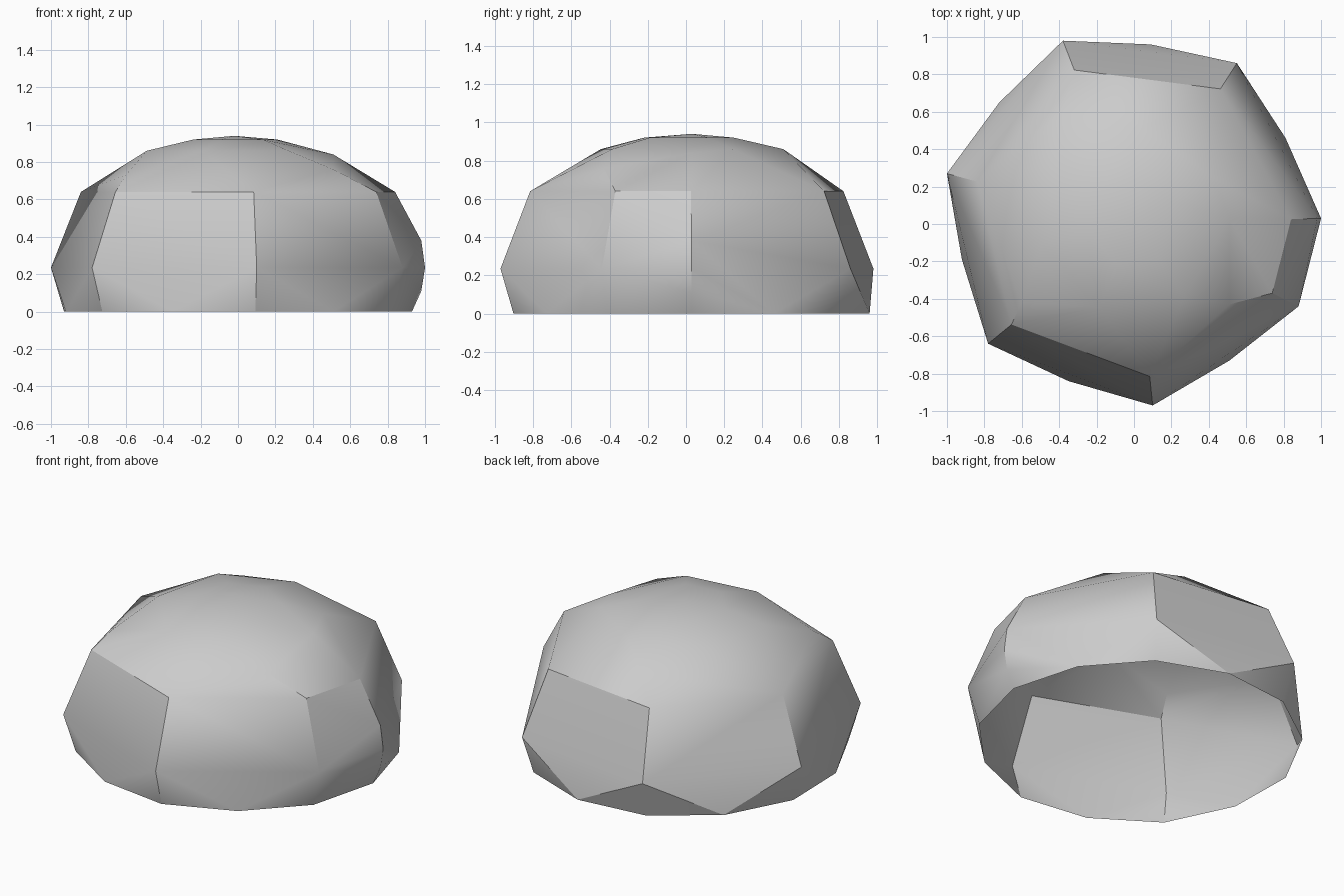
import bpy
import bmesh
import math

# Remove the default object
default = bpy.data.objects.get("Cube")
if default:
    bpy.data.objects.remove(default, do_unlink=True)

# Plan of the dome: widest corners, and base points between them
corners = [(1, .03), (.55, .86), (-.38, .98), (-1, .27),
           (-.78, -.64), (.10, -.97), (.88, -.44)]
middles = [(.81, .46), (.09, .96), (-.72, .65),
           (-.92, -.19), (-.35, -.84), (.51, -.73)]


def ring(plan, scale, height):
    """Scaled copy of a plan outline at one height."""
    return [(x * scale, y * scale, height) for x, y in plan]


# Rim, wall panels and crown, from the ground up
points = ring(corners, .93, 0) + ring(middles, 1, 0)
points += ring(corners, 1, .235) + ring(corners, .84, .64)
points += ring(middles, .53, .86) + ring(middles, .26, .92)
points.append((-.02, .03, .94))

# Rounded seam on one side and the shoulders over three panels
points += [(.98, .03, .11), (.98, .03, .38), (.51, .03, .84)]
points += [(.51, -.43, .76), (-.60, -.42, .73), (-.38, .60, .75)]

# Wrap the points in a faceted shell and open its underside
bm = bmesh.new()
for point in points:
    bm.verts.new(point)
hull = bmesh.ops.convex_hull(bm, input=bm.verts[:])
loose = {v for v in hull["geom_interior"] + hull["geom_unused"]
         if isinstance(v, bmesh.types.BMVert) and not v.link_faces}
bmesh.ops.delete(bm, geom=list(loose), context="VERTS")
underside = [f for f in bm.faces if all(v.co.z < .01 for v in f.verts)]
bmesh.ops.delete(bm, geom=underside, context="FACES")
bmesh.ops.recalc_face_normals(bm, faces=bm.faces[:])
if sum(f.normal.z for f in bm.faces) < 0:
    bmesh.ops.reverse_faces(bm, faces=bm.faces[:])

mesh = bpy.data.meshes.new("dome_shell")
bm.to_mesh(mesh)
bm.free()
dome = bpy.data.objects.new("dome_shell", mesh)
bpy.context.collection.objects.link(dome)

# Plain grey finish
grey = bpy.data.materials.new("light_grey")
grey.use_nodes = True
color = (.6, .6, .6, 1)
grey.diffuse_color = color
grey.node_tree.nodes["Principled BSDF"].inputs["Base Color"].default_value = color
mesh.materials.append(grey)

# Smooth crown with crisp panel edges
bpy.ops.object.select_all(action="DESELECT")
dome.select_set(True)
bpy.context.view_layer.objects.active = dome
bpy.ops.object.shade_smooth_by_angle(angle=math.radians(28))
